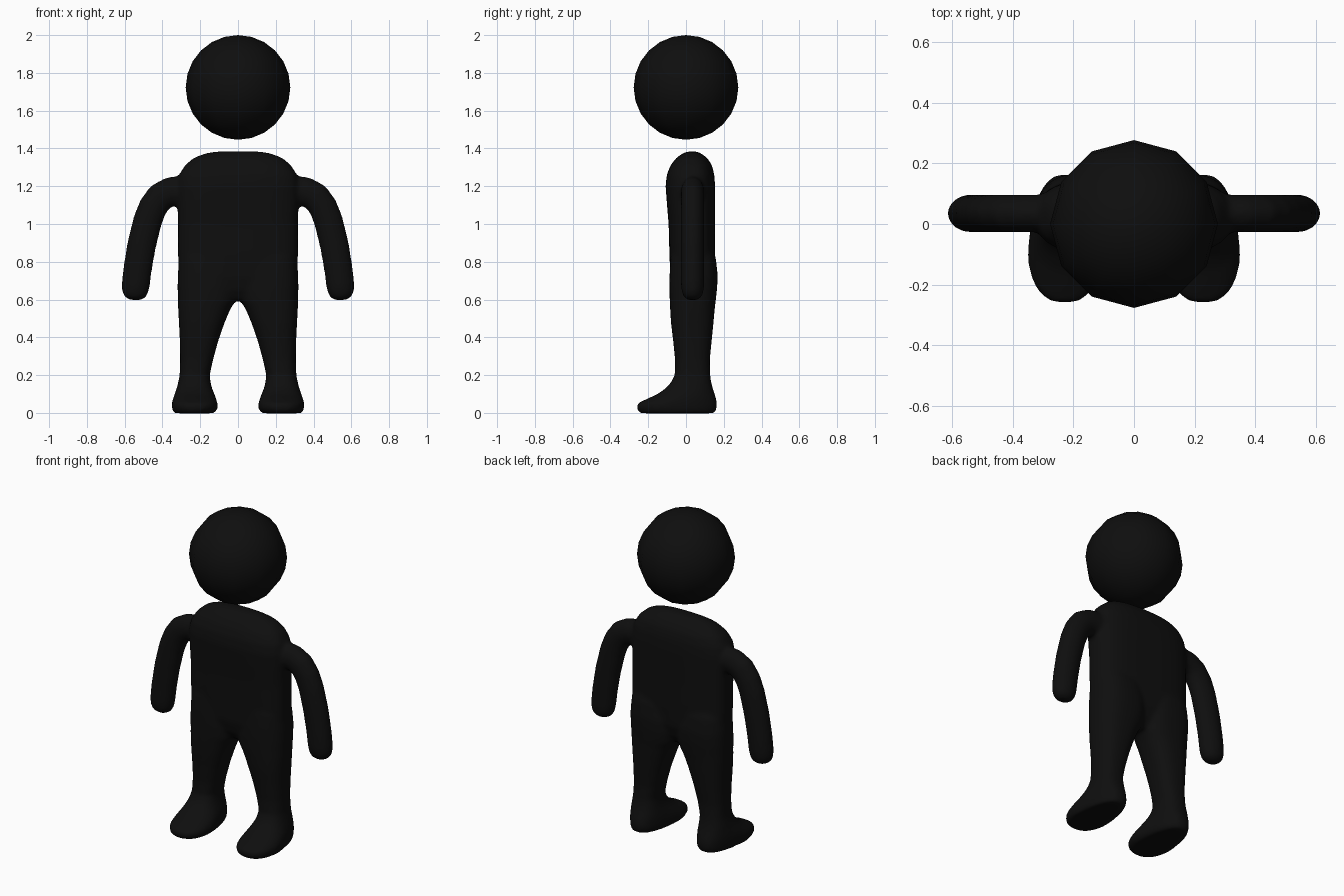
import bpy, bmesh, math
from mathutils import Vector

black = bpy.data.materials.new("matte black")
black.diffuse_color = (0.0045, 0.0045, 0.0045, 1)


def loft(bm, rings):
    """Skin a closed solid over equal-sized rings of points."""
    loops = [[bm.verts.new(p) for p in r] for r in rings]
    n = len(loops[0])
    for a, b in zip(loops, loops[1:]):
        for i in range(n):
            j = (i + 1) % n
            bm.faces.new((a[i], a[j], b[j], b[i]))
    bm.faces.new(loops[0][::-1])
    bm.faces.new(loops[-1])


def slab(z, x0, x1, y0, y1, power=2.5, taper=0.0, side=1, n=40):
    """Horizontal rounded section; taper narrows it towards the back."""
    pts = []
    for i in range(n):
        a = 2 * math.pi * i / n
        c, s = math.cos(a), math.sin(a)
        u = math.copysign(abs(c) ** (2 / power), c)
        v = math.copysign(abs(s) ** (2 / power), s)
        x = (x0 + x1) / 2 + (x1 - x0) / 2 * u * (1 - taper * max(0, v + 0.3))
        pts.append((side * x, (y0 + y1) / 2 + (y1 - y0) / 2 * v, z))
    return pts


def tube(path, side, n=24):
    """Rings across a path of (x, z, in-plane radius, depth radius)."""
    rings = []
    for i, (x, z, r, d) in enumerate(path):
        p, q = path[max(i - 1, 0)], path[min(i + 1, len(path) - 1)]
        t = Vector((q[0] - p[0], q[1] - p[1])).normalized()
        ring = []
        for k in range(n):
            a = 2 * math.pi * k / n
            w = r * math.cos(a)
            ring.append((side * (x - t.y * w), 0.035 + d * math.sin(a), z + t.x * w))
        rings.append(ring)
    return rings


bm = bmesh.new()

# Torso: z, half width, front y, back y, squareness
torso = [(0.595, 0.24, -0.03, 0.09, 2.3), (0.65, 0.29, -0.065, 0.125, 2.6),
         (0.72, 0.315, -0.083, 0.148, 2.8), (0.85, 0.318, -0.088, 0.155, 3),
         (1.0, 0.318, -0.092, 0.154, 3), (1.12, 0.32, -0.102, 0.154, 3),
         (1.2, 0.322, -0.108, 0.154, 2.9), (1.26, 0.312, -0.102, 0.15, 2.8),
         (1.31, 0.282, -0.082, 0.138, 2.7), (1.35, 0.235, -0.052, 0.112, 2.6),
         (1.375, 0.17, -0.015, 0.078, 2.5), (1.384, 0.11, 0.01, 0.055, 2.4)]
loft(bm, [slab(z, -w, w, f, b, p) for z, w, f, b, p in torso])

# Legs with feet: z, inner x, outer x, front y, back y, back taper
leg = [(-0.002, 0.125, 0.34, -0.24, 0.15, 0.2), (0.018, 0.105, 0.352, -0.262, 0.162, 0.2),
       (0.05, 0.104, 0.354, -0.258, 0.165, 0.2), (0.075, 0.112, 0.348, -0.205, 0.16, 0.17),
       (0.1, 0.122, 0.338, -0.15, 0.152, 0.12), (0.13, 0.136, 0.326, -0.108, 0.142, 0.05),
       (0.16, 0.145, 0.317, -0.08, 0.134, 0), (0.2, 0.15, 0.309, -0.06, 0.128, 0),
       (0.28, 0.132, 0.306, -0.058, 0.126, 0), (0.38, 0.105, 0.308, -0.068, 0.136, 0),
       (0.48, 0.07, 0.313, -0.08, 0.146, 0), (0.55, 0.04, 0.317, -0.084, 0.152, 0),
       (0.59, 0.015, 0.318, -0.086, 0.157, 0), (0.66, 0.0, 0.32, -0.088, 0.165, 0),
       (0.73, 0.0, 0.319, -0.087, 0.168, 0), (0.82, 0.02, 0.312, -0.082, 0.158, 0),
       (0.9, 0.05, 0.29, -0.06, 0.13, 0)]

# Arms with rounded hands
arm = [(0.18, 1.165, 0.075, 0.06), (0.3, 1.175, 0.08, 0.062), (0.36, 1.17, 0.079, 0.062),
       (0.412, 1.143, 0.078, 0.062), (0.45, 1.09, 0.077, 0.062), (0.478, 1.02, 0.077, 0.062),
       (0.51, 0.89, 0.077, 0.062), (0.532, 0.76, 0.076, 0.062), (0.541, 0.68, 0.075, 0.062),
       (0.545, 0.64, 0.07, 0.058), (0.547, 0.613, 0.057, 0.047), (0.548, 0.598, 0.03, 0.025)]
for side in (1, -1):
    loft(bm, [slab(z, a, b, f, k, 2.5, t, side) for z, a, b, f, k, t in leg])
    loft(bm, tube(arm, side))
bmesh.ops.recalc_face_normals(bm, faces=bm.faces)

mesh = bpy.data.meshes.new("body")
bm.to_mesh(mesh)
bm.free()
body = bpy.data.objects.new("body", mesh)
bpy.context.collection.objects.link(body)
mesh.materials.append(black)

# Fuse the limbs into the torso and soften the joins
fuse = body.modifiers.new("fuse", 'REMESH')
fuse.mode = 'VOXEL'
fuse.voxel_size = 0.012
fuse.use_smooth_shade = True
soften = body.modifiers.new("soften", 'SMOOTH')
soften.factor = 0.5
soften.iterations = 8

# Floating ball head
bpy.ops.mesh.primitive_uv_sphere_add(segments=12, ring_count=12, radius=0.277,
                                     location=(0, 0, 1.723))
head = bpy.context.object
head.name = "head"
head.data.materials.append(black)
bpy.ops.object.shade_smooth()
